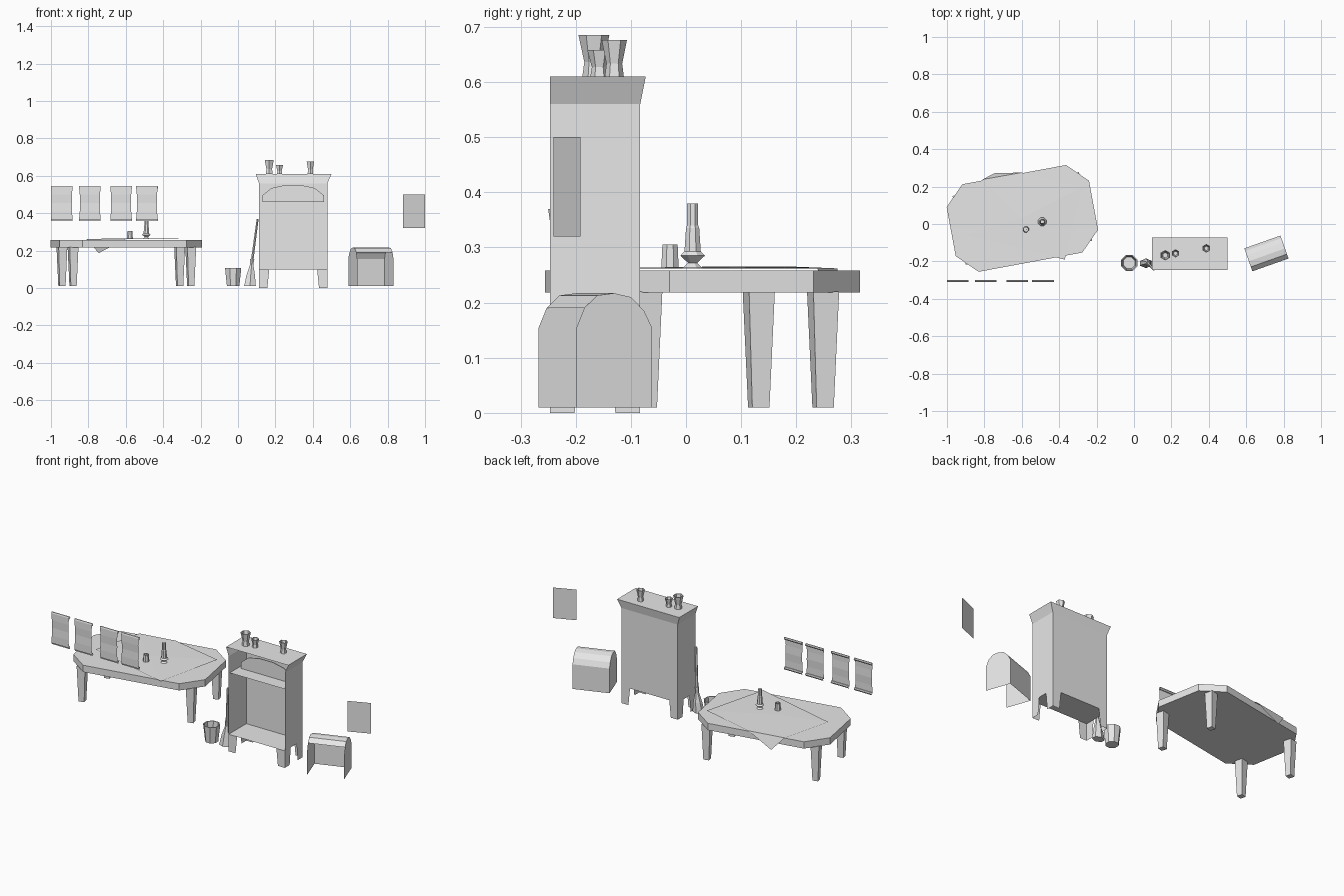
import bpy, bmesh, math
from mathutils import Vector

old = bpy.data.objects.get("Cube")
if old:
    bpy.data.objects.remove(old)

GREY = (0.8, 0.8, 0.8, 1)
mat = bpy.data.materials.new("plain_grey")
mat.use_nodes = True
mat.diffuse_color = GREY
mat.node_tree.nodes["Principled BSDF"].inputs["Base Color"].default_value = GREY


def add(name, verts, faces, loc=(0, 0, 0), turn=0, solid=False):
    """Flat-shaded object; closed solids get consistent outward normals."""
    me = bpy.data.meshes.new(name)
    me.from_pydata([tuple(v) for v in verts], [], faces)
    if solid:
        bm = bmesh.new()
        bm.from_mesh(me)
        bmesh.ops.recalc_face_normals(bm, faces=bm.faces)
        bm.to_mesh(me)
        bm.free()
    me.materials.append(mat)
    ob = bpy.data.objects.new(name, me)
    ob.location = loc
    ob.rotation_euler.z = math.radians(turn)
    bpy.context.scene.collection.objects.link(ob)
    return ob


def loft(name, rings, loc=(0, 0, 0), turn=0, caps=(True, True)):
    """Skin a stack of equal-length rings."""
    n = len(rings[0])
    verts = [v for r in rings for v in r]
    faces = [(k * n + i, k * n + (i + 1) % n, (k + 1) * n + (i + 1) % n, (k + 1) * n + i)
             for k in range(len(rings) - 1) for i in range(n)]
    if caps[0]:
        faces.append(tuple(reversed(range(n))))
    if caps[1]:
        faces.append(tuple(range(len(verts) - n, len(verts))))
    return add(name, verts, faces, loc, turn, True)


def ring(rx, z, n, ry=None, cx=0, cy=0):
    ry = ry or rx
    return [(cx + rx * math.cos(math.tau * (i + .5) / n),
             cy + ry * math.sin(math.tau * (i + .5) / n), z) for i in range(n)]


def lathe(name, profile, loc, n=6, caps=(True, True)):
    return loft(name, [ring(r, z, n) for r, z in profile], loc, 0, caps)


def rect(hx, hy, z):
    return [(-hx, -hy, z), (hx, -hy, z), (hx, hy, z), (-hx, hy, z)]


# Table: chamfered top on four tapered legs
TABLE, TURN = Vector((-0.597, 0.03, 0)), 10.5
hx, hy, c = 0.387, 0.238, 0.105
outline = [(-hx, -hy + c), (-hx + c, -hy), (hx - c, -hy), (hx, -hy + c),
           (hx, hy - c), (hx - c, hy), (-hx + c, hy), (-hx, hy - c)]
loft("table_top", [[(x, y, z) for x, y in outline] for z in (0.218, 0.258)], TABLE, TURN)
a = math.radians(TURN)
for sx, sy, where in ((-1, -1, "front_right"), (1, -1, "front_left"),
                      (-1, 1, "back_right"), (1, 1, "back_left")):
    x, y = sx * 0.32, sy * 0.163
    pos = TABLE + Vector((x * math.cos(a) - y * math.sin(a), x * math.sin(a) + y * math.cos(a), 0))
    loft("table_leg_" + where, [rect(0.016, 0.016, 0.01), rect(0.024, 0.024, 0.22)], pos, 14)

# Tablecloth with one corner folded over the back edge
z = 0.262
add("tablecloth",
    [(-0.885, -0.06, z), (-0.37, -0.19, z), (-0.275, 0.2, z + 0.003), (-0.6, 0.275, z),
     (-0.81, 0.238, z), (-0.745, 0.272, 0.187), (-0.6, 0.03, z + 0.003)],
    [(0, 1, 6), (1, 2, 6), (2, 3, 6), (3, 4, 6), (4, 0, 6), (4, 3, 5)])

# Candlestick and mug on the table
lathe("candlestick", [(0.02, 0.262), (0.009, 0.272), (0.024, 0.285), (0.016, 0.293),
                      (0.013, 0.335), (0.011, 0.34), (0.011, 0.38)], (-0.49, 0.012, 0), 8)
lathe("mug", [(0.017, 0.263), (0.015, 0.305), (0.012, 0.305), (0.012, 0.27)],
      (-0.578, -0.029, 0), 8)
loft("mug_handle", [[(x, y, z) for y in (-0.003, 0.003) for x in (0,)] +
                    [(x + 0.004, y, z) for y in (0.003, -0.003) for x in (0,)]
                    for x, z in ((-0.014, 0.273), (-0.03, 0.277), (-0.03, 0.293), (-0.014, 0.298))],
     (-0.578, -0.029, 0))

# Four hanging scrolls, curled backwards at top and bottom
for i, x0 in enumerate((-1.0, -0.85, -0.683, -0.545)):
    curl = [(0.0055 * math.cos(t * math.tau / 6), 0.008 * math.sin(t * math.tau / 6))
            for t in range(-3, 3)]
    path = [(-0.304 + y, 0.365 - s) for y, s in reversed(curl)]
    path += [(-0.31, 0.41), (-0.308, 0.455), (-0.31, 0.5)]
    path += [(-0.304 + y, 0.54 + s) for y, s in [curl[0]] + list(reversed(curl[1:]))]
    verts, faces = [], []
    for k, (y, z) in enumerate(path):
        pinch = 0.004 if 0.4 < z < 0.51 else 0
        verts += [(x0 + pinch, y, z), (x0 + 0.116 - pinch, y, z)]
        if k:
            faces.append((2 * k - 2, 2 * k - 1, 2 * k + 1, 2 * k))
    add(f"scroll_{i + 1}", verts, faces)

# Cabinet: open-fronted shell with a flared crown
L, R, F, B = 0.112, 0.478, -0.247, -0.083
levels = [(L, R, B, 0.1), (L, R, B, 0.56), (0.095, 0.5, -0.073, 0.61)]
verts = [p for l, r, b, z in levels for p in ((l, F, z), (l, b, z), (r, b, z), (r, F, z))]
faces = [(4 * k + i + 1, 4 * k + i, 4 * k + i + 4, 4 * k + i + 5) for k in (0, 1) for i in range(3)]
add("cabinet_shell", verts, faces + [(0, 1, 2, 3), (11, 10, 9, 8)])

# Cabinet shelf and arched plate standing on it
add("cabinet_shelf", [(L, F + 0.01, 0.458), (R, F + 0.01, 0.458), (R, B, 0.458), (L, B, 0.458)],
    [(0, 1, 2, 3)])
arch = [(0.13, 0.46), (0.46, 0.46), (0.46, 0.495), (0.41, 0.535), (0.34, 0.55),
        (0.25, 0.55), (0.18, 0.535), (0.13, 0.495)]
loft("arched_plate", [[(x, y, z) for x, z in arch] for y in (-0.16, -0.155)])

# Cabinet feet: tapered angle plates at the corners
for x, sx in ((L, 1), (R, -1)):
    for y, sy in ((F, 1), (B, -1)):
        add("cabinet_foot_" + ("front" if sy > 0 else "back") + ("_right" if sx > 0 else "_left"),
            [(x, y, 0.1), (x + sx * 0.055, y, 0.1), (x + sx * 0.045, y, 0), (x, y, 0),
             (x, y + sy * 0.055, 0.1), (x, y + sy * 0.045, 0)],
            [(0, 1, 2, 3), (0, 3, 5, 4)])

# Goblets on the cabinet
for i, (x, y, h, r) in enumerate(((0.167, -0.167, 0.075, 0.028), (0.222, -0.157, 0.048, 0.022),
                                  (0.387, -0.13, 0.066, 0.023))):
    lathe(f"goblet_{i + 1}", [(r * 0.75, 0), (r * 0.62, h * 0.35), (r, h), (r * 0.85, h),
                              (r * 0.5, h * 0.4)], (x, y, 0.61))

# Bucket with a hollow inside
lathe("bucket", [(0.036, 0.01), (0.047, 0.108), (0.041, 0.108), (0.033, 0.02)],
      (-0.026, -0.208, 0), 8)

# Broom leaning on the cabinet
loft("broom_brush", [ring(0.036, 0.01, 6, 0.026, 0.064, -0.21),
                     ring(0.026, 0.07, 6, 0.02, 0.068, -0.207),
                     ring(0.01, 0.125, 6, 0.01, 0.073, -0.207),
                     ring(0.013, 0.155, 6, 0.012, 0.076, -0.21)])
loft("broom_handle", [ring(0.008, 0.15, 6, None, 0.076, -0.21),
                      ring(0.006, 0.37, 6, None, 0.105, -0.244)])

# Arched hood: open front and floor, thin walls
profile = [(0, 0.01), (0, 0.155), (0.015, 0.19), (0.04, 0.213), (0.072, 0.217),
           (0.105, 0.21), (0.13, 0.185), (0.145, 0.155), (0.145, 0.01)]
n, width = len(profile), 0.205
verts = [(x, d, z) for x in (0, width) for d, z in profile]
faces = [(i, i + n, i + n + 1, i + 1) for i in range(2, n - 1)]
faces += [tuple(range(n)), tuple(reversed(range(n, 2 * n)))]
add("arched_hood", verts, faces, (0.638, -0.267, 0), 19.5)

# Wall picture
add("wall_picture", [(0.882, -0.24, 0.32), (1, -0.191, 0.32), (1, -0.191, 0.5), (0.882, -0.24, 0.5)],
    [(0, 1, 2, 3)])
